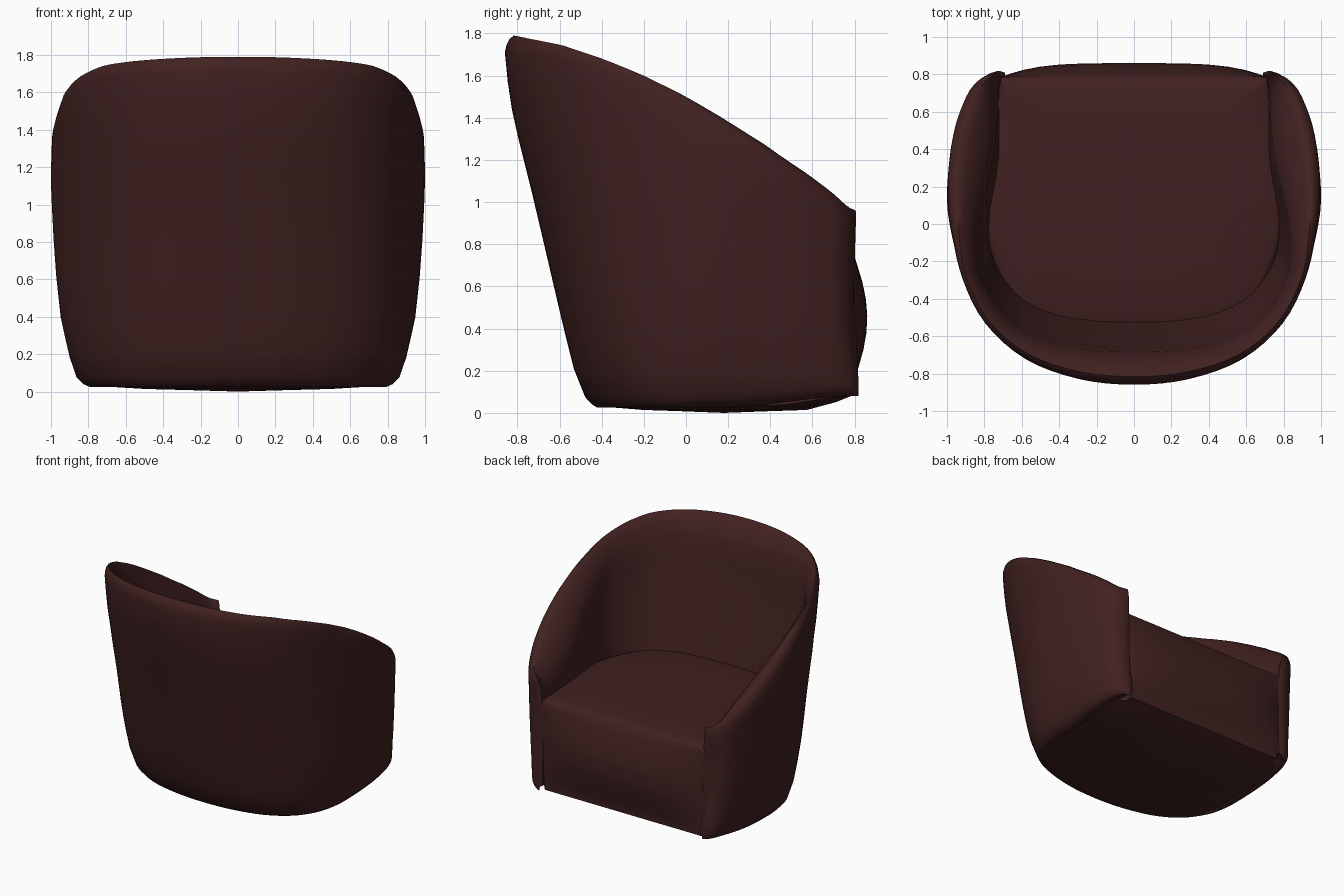
import bpy, bmesh, math
from mathutils import Vector

if "Cube" in bpy.data.objects:
    bpy.data.objects.remove(bpy.data.objects["Cube"])

leather = bpy.data.materials.new("dark maroon leather")
leather.diffuse_color = (0.053, 0.015, 0.015, 1)
leather.use_nodes = True
leather.node_tree.nodes["Principled BSDF"].inputs["Base Color"].default_value = leather.diffuse_color


def lerp_table(table, v):
    """Piecewise-linear lookup in [(key, value), ...]."""
    if v <= table[0][0]:
        return table[0][1]
    for (a, fa), (b, fb) in zip(table, table[1:]):
        if v <= b:
            return fa + (fb - fa) * (v - a) / (b - a)
    return table[-1][1]


def smooth(a, b, v):
    t = min(1, max(0, (v - a) / (b - a)))
    return t * t * (3 - 2 * t)


def spline(pts, steps=4):
    """Catmull-Rom curve through plan points, from the front to the back centre."""
    p = [Vector(q) for q in pts]
    mirror_end = Vector((-p[-2].x, p[-2].y))
    p = [p[0] * 2 - p[1]] + p + [mirror_end]
    out = []
    for i in range(1, len(p) - 2):
        a, b, c, d = p[i - 1:i + 3]
        for k in range(steps):
            t = k / steps
            out.append(0.5 * (2 * b + (c - a) * t + (2 * a - 5 * b + 4 * c - d) * t * t
                              + (3 * b - a - 3 * c + d) * t ** 3))
    return out + [p[-2]]


def mirrored(half):
    return half + [Vector((-q.x, q.y)) for q in reversed(half[:-1])]


# half width and back position of the tub at each height
WIDTH = [(0.02, 0.83), (0.08, 0.865), (0.2, 0.905), (0.4, 0.948), (0.6, 0.97), (0.8, 0.985),
         (1.1, 1.0), (1.3, 0.997), (1.45, 0.988), (1.6, 0.982)]
BACK = [(0.02, -0.44), (0.12, -0.51), (0.4, -0.58), (0.7, -0.65), (1.0, -0.72),
        (1.4, -0.82), (1.6, -0.85), (1.72, -0.86)]
RIM = [(-0.86, 1.79), (-0.6, 1.745), (-0.4, 1.68), (-0.2, 1.60), (0, 1.505), (0.2, 1.395),
       (0.4, 1.275), (0.6, 1.135), (0.7, 1.055), (0.82, 0.96)]
SHRINK = [(0.2, 1), (0.35, 0.92), (0.5, 0.78), (0.65, 0.6), (0.75, 0.4), (0.82, 0.2)]
# extra lean of the rounded back corners
CORNER = [(0.05, 0), (0.4, 0.025), (0.8, 0.04), (1.2, 0.035), (1.6, 0)]


def taper(p, z, inner=False):
    """Shrink a plan point towards the base according to its height."""
    w = lerp_table(SHRINK, p.y)
    x = p.x * (1 - (1 - lerp_table(WIDTH, z)) * w)
    x *= 1 - lerp_table(CORNER, z) * smooth(0.1, -0.4, p.y)
    if inner:
        x *= 1 - 0.06 * (1 - smooth(0.3, 0.8, p.y)) * min(1, max(0, (1.4 - z) / 0.7))
    y = p.y
    if y < 0.2:
        y = 0.2 + (y - 0.2) * (lerp_table(BACK, z) - 0.2) / -1.06
    return Vector((x, y, z))


def finish(bm, name, angle):
    bmesh.ops.recalc_face_normals(bm, faces=bm.faces)
    me = bpy.data.meshes.new(name)
    bm.to_mesh(me)
    bm.free()
    ob = bpy.data.objects.new(name, me)
    bpy.context.collection.objects.link(ob)
    me.materials.append(leather)
    bpy.ops.object.select_all(action='DESELECT')
    ob.select_set(True)
    bpy.context.view_layer.objects.active = ob
    bpy.ops.object.shade_smooth_by_angle(angle=math.radians(angle))


def bridge(bm, a, b, closed):
    n = len(a)
    for i in range(n if closed else n - 1):
        j = (i + 1) % n
        bm.faces.new((a[i], a[j], b[j], b[i]))


# wrap-around shell: arms and backrest in one sweep
outer = mirrored(spline([(0.745, 0.82), (0.82, 0.79), (0.90, 0.68), (0.968, 0.47), (1.0, 0.18),
                         (0.985, -0.08), (0.935, -0.30), (0.81, -0.535), (0.59, -0.725),
                         (0.30, -0.83), (0, -0.86)]))
inner = mirrored(spline([(0.71, 0.81), (0.73, 0.72), (0.745, 0.60), (0.775, 0.35), (0.82, 0.10),
                         (0.85, -0.12), (0.835, -0.30), (0.70, -0.51), (0.50, -0.63),
                         (0.25, -0.68), (0, -0.69)]))
bm = bmesh.new()
sections = []
for o, i in zip(outer, inner):
    top = lerp_table(RIM, o.y)
    low = 0.025 + 0.055 * smooth(0.2, 0.82, o.y)
    # (height, blend from outer to inner)
    prof = [(low + 0.03, 0.5), (low + 0.005, 0.35), (low, 0.22), (low + 0.015, 0.08), (low + 0.05, 0)]
    prof += [(low + 0.05 + (top - low - 0.13) * k / 12, 0) for k in range(1, 13)]
    prof += [(top - 0.045, 0.05), (top - 0.015, 0.14), (top, 0.26), (top - 0.02, 0.48),
             (top - 0.07, 0.75), (top - 0.16, 1)]
    prof += [(top - 0.16 + (low - top + 0.20) * k / 10, 1) for k in range(1, 11)]
    ring = []
    for z, f in prof:
        p = taper(o, z).lerp(taper(i, z, True), f)
        # slightly hollow front edge of the arms
        p.y -= 0.025 * smooth(0.7, 0.82, o.y) * smooth(0.08, 0.5, z) * (1 - 0.5 * smooth(0.7, 0.95, z))
        ring.append(bm.verts.new(p))
    sections.append(ring)
for a, b in zip(sections, sections[1:]):
    bridge(bm, a, b, True)
bm.faces.new(sections[0])
bm.faces.new(sections[-1])
finish(bm, "tub_shell", 60)

# seat block: stacked rings with a bulging front and a domed underside
side = mirrored(spline([(0.72, 0.785), (0.735, 0.68), (0.745, 0.55), (0.775, 0.32), (0.80, 0.10),
                        (0.81, -0.12), (0.78, -0.32), (0.68, -0.53), (0.48, -0.66),
                        (0.25, -0.715), (0, -0.725)]))
front = [Vector((0.72 * math.sin(k / 8 * math.pi / 2), 0.785)) for k in range(-7, 8)]
outline = side + front
edge = outer + front
CENTRE = Vector((0, 0.18))
# (height, scale about the centre, extra height at the front, spread under the shell)
RINGS = [(0.008, 0.35, 0, 0.6), (0.014, 0.65, 0, 0.6), (0.025, 0.88, 0.03, 0.6),
         (0.036, 1, 0.045, 0.6), (0.06, 1, 0.03, 0.4)]
RINGS += [(z, 1, 0, 0) for z in (0.14, 0.22, 0.30, 0.38, 0.46, 0.54, 0.62, 0.70, 0.76)]
RINGS += [(0.777, 0.99, 0, 0), (0.787, 0.96, 0, 0), (0.797, 0.85, 0, 0),
          (0.803, 0.6, 0, 0), (0.805, 0.3, 0, 0)]
bm = bmesh.new()
rings = []
for z, s, lift, spread in RINGS:
    ring = []
    for q, e in zip(outline, edge):
        f = spread * (1 - smooth(0.6, 0.78, q.y))
        p = taper(q, z).lerp(taper(e, z), f)
        if q.y > 0.78:
            swell = max(0, math.sin(math.pi * (z - 0.12) / 0.66)) if z > 0.12 else 0
            p.y += 0.075 * swell * (1 - (q.x / 0.72) ** 4)
        p.x *= s
        p.y = CENTRE.y + (p.y - CENTRE.y) * s
        p.z += lift * smooth(0.4, 0.8, p.y)
        if z > 0.6:  # top falls slightly towards the back
            p.z -= 0.03 * smooth(0.4, -0.5, p.y)
        ring.append(bm.verts.new(p))
    rings.append(ring)
for a, b in zip(rings, rings[1:]):
    bridge(bm, a, b, True)
for ring, z in ((rings[0], 0.0), (rings[-1], 0.798)):
    c = bm.verts.new((CENTRE.x, CENTRE.y, z))
    for k in range(len(ring)):
        bm.faces.new((ring[k], ring[(k + 1) % len(ring)], c))
finish(bm, "seat", 50)
